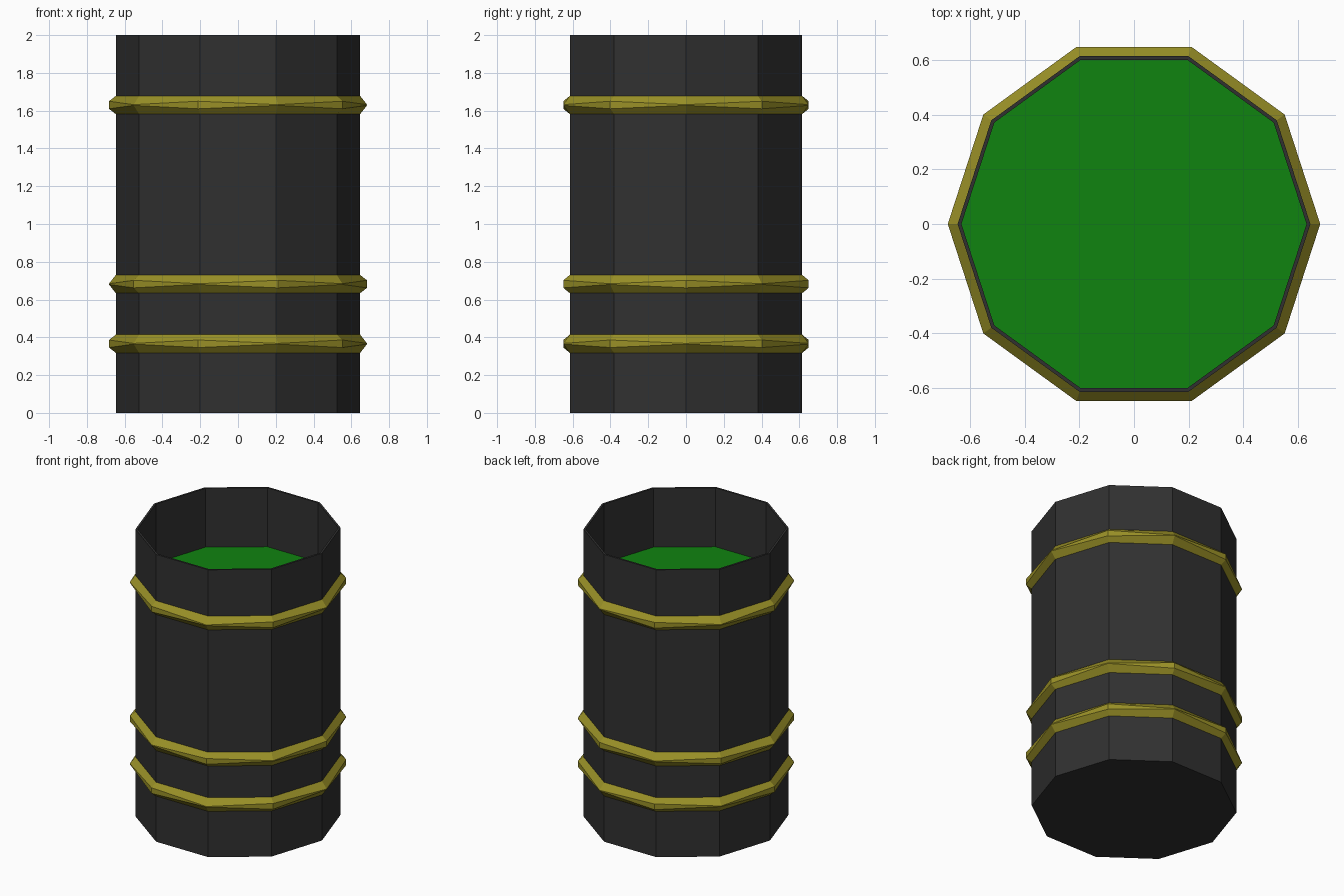
import bpy
import bmesh
from math import cos, sin, tau

SIDES = 10
RADIUS = 0.647
INNER = 0.633
LIQUID_Z = 1.59

cube = bpy.data.objects.get("Cube")
if cube:
    bpy.data.objects.remove(cube, do_unlink=True)


def material(name, rgb):
    mat = bpy.data.materials.new(name)
    mat.use_nodes = True
    mat.diffuse_color = (*rgb, 1)
    shader = next(n for n in mat.node_tree.nodes if n.type == 'BSDF_PRINCIPLED')
    shader.inputs["Base Color"].default_value = (*rgb, 1)
    shader.inputs["Roughness"].default_value = 0.8
    return mat


def lathe(name, profile_at, mat, closed=False, cap_start=False, cap_end=False):
    """Flat-sided revolve; profile_at(k) gives the (radius, z) points at corner k."""
    bm = bmesh.new()
    cols = []
    for k in range(SIDES):
        a = tau * k / SIDES
        cols.append([bm.verts.new((r * cos(a), r * sin(a), z)) for r, z in profile_at(k)])
    n = len(cols[0])
    for k in range(SIDES):
        a, b = cols[k], cols[(k + 1) % SIDES]
        for i in range(n if closed else n - 1):
            j = (i + 1) % n
            bm.faces.new((a[i], b[i], b[j], a[j]))
    if cap_start:
        bm.faces.new([c[0] for c in reversed(cols)])
    if cap_end:
        bm.faces.new([c[-1] for c in cols])
    bmesh.ops.recalc_face_normals(bm, faces=bm.faces)
    mesh = bpy.data.meshes.new(name)
    bm.to_mesh(mesh)
    bm.free()
    mesh.materials.append(mat)
    obj = bpy.data.objects.new(name, mesh)
    bpy.context.collection.objects.link(obj)
    return obj


charcoal = material("charcoal", (0.030, 0.030, 0.030))
olive_yellow = material("olive yellow", (0.32, 0.28, 0.02))
green = material("liquid green", (0.005, 0.23, 0.005))

# Thin-walled drum, open at the top
lathe("barrel_body",
      lambda k: [(RADIUS, 0), (RADIUS, 2), (INNER, 2), (INNER, LIQUID_Z - 0.02)],
      charcoal, cap_start=True, cap_end=True)

# Liquid surface, just touching the inner wall
lathe("liquid", lambda k: [(INNER, LIQUID_Z - 0.01), (INNER, LIQUID_Z)],
      green, cap_start=True, cap_end=True)


# Hoops whose outer face is alternately broad and pinched at the corners
def hoop(name, z, parity):
    def section(k):
        h = 0.02 if k % 2 == parity else 0.002
        return [(RADIUS - 0.004, z - 0.048), (RADIUS, z - 0.048),
                (0.683, z - h), (0.683, z + h),
                (RADIUS, z + 0.048), (RADIUS - 0.004, z + 0.048)]
    lathe(name, section, olive_yellow, closed=True)


hoop("lower_hoop", 0.366, 1)
hoop("middle_hoop", 0.682, 0)
hoop("upper_hoop", 1.63, 1)
